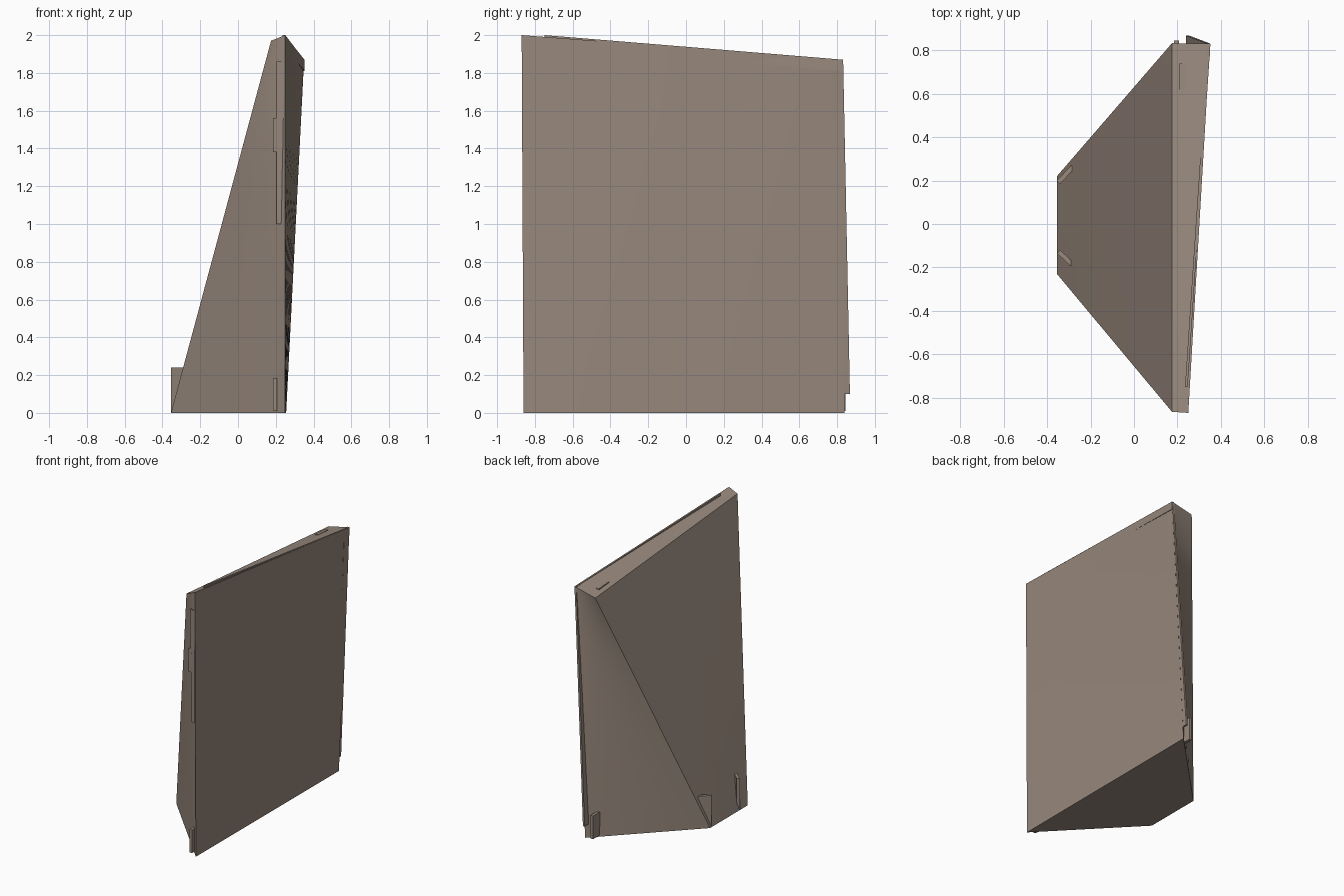
import bpy, bmesh
from mathutils import Vector

if "Cube" in bpy.data.objects:
    bpy.data.objects.remove(bpy.data.objects["Cube"])

mat = bpy.data.materials.new("warm grey brown")
mat.diffuse_color = (0.315, 0.25, 0.205, 1)
mat.use_nodes = True
mat.node_tree.nodes["Principled BSDF"].inputs["Base Color"].default_value = mat.diffuse_color


def finish(name, bm):
    bmesh.ops.recalc_face_normals(bm, faces=bm.faces)
    me = bpy.data.meshes.new(name)
    bm.to_mesh(me)
    bm.free()
    me.materials.append(mat)
    ob = bpy.data.objects.new(name, me)
    bpy.context.collection.objects.link(ob)
    return ob


def bar(name, p, q, side, depth):
    """Solid bar from p to q, spanned by a side vector and a depth vector."""
    bm = bmesh.new()
    s, d = Vector(side), Vector(depth)
    for end in (Vector(p), Vector(q)):
        for off in (s * 0, s, d, s + d):
            bm.verts.new(end + off)
    bmesh.ops.convex_hull(bm, input=bm.verts)
    return finish(name, bm)


# Wedge body: eight corners joined by slightly twisted patches
A, B = Vector((-.355, -.23, 0)), Vector((.25, -.86, 0))
C, D = Vector((.25, -.87, 2)), Vector((.175, -.865, 1.97))
E, F = Vector((-.355, .22, 0)), Vector((.255, .84, 0))
G, H = Vector((.35, .83, 1.87)), Vector((.175, .833, 1.83))
N = 8
bm = bmesh.new()
for a, b, c, d in ((A, B, C, D), (E, F, G, H), (B, F, G, C),
                   (A, E, H, D), (D, C, G, H), (A, B, F, E)):
    grid = [[bm.verts.new(a.lerp(b, i / N).lerp(d.lerp(c, i / N), j / N))
             for i in range(N + 1)] for j in range(N + 1)]
    for j in range(N):
        for i in range(N):
            bm.faces.new((grid[j][i], grid[j][i + 1],
                          grid[j + 1][i + 1], grid[j + 1][i]))
bmesh.ops.remove_doubles(bm, verts=bm.verts, dist=1e-4)
body = finish("wedge_body", bm)
bpy.context.view_layer.objects.active = body
body.select_set(True)
bpy.ops.object.shade_smooth_by_angle(angle=0.35)

# Thin edges of the inner panel breaking through the body
bar("top_strip", (.235, -.75, 2.0), (.34, .83, 1.87), (.012, 0, 0), (0, 0, -.06))
bar("back_strip", (.24, .868, .1), (.335, .832, 1.87), (.014, 0, 0), (0, -.06, 0))
bar("front_strip", (.205, -.845, 1.0), (.205, -.868, 1.86), (.042, 0, 0), (0, .05, 0))
bar("front_latch", (.185, -.856, 1.38), (.185, -.86, 1.56), (.03, 0, 0), (0, .05, 0))

# Small tabs at the lower front and back edges
for name, s in (("front_tab", -1), ("back_tab", 1)):
    bar(name, (.185, .845 * s, .01), (.185, .845 * s, .185), (.022, 0, 0), (0, -.08 * s, 0))

# Upright angled plates at the foot of the slope
bar("rear_plate", (-.355, .2, 0), (-.355, .2, .24), (.065, .07, 0), (.015, -.015, 0))
bar("front_plate", (-.355, -.135, 0), (-.355, -.135, .24), (.065, -.06, 0), (.015, .015, 0))

# Small nub on the top edge
bar("top_nub", (.21, .62, 1.863), (.21, .74, 1.855), (.025, 0, 0), (0, 0, -.04))
